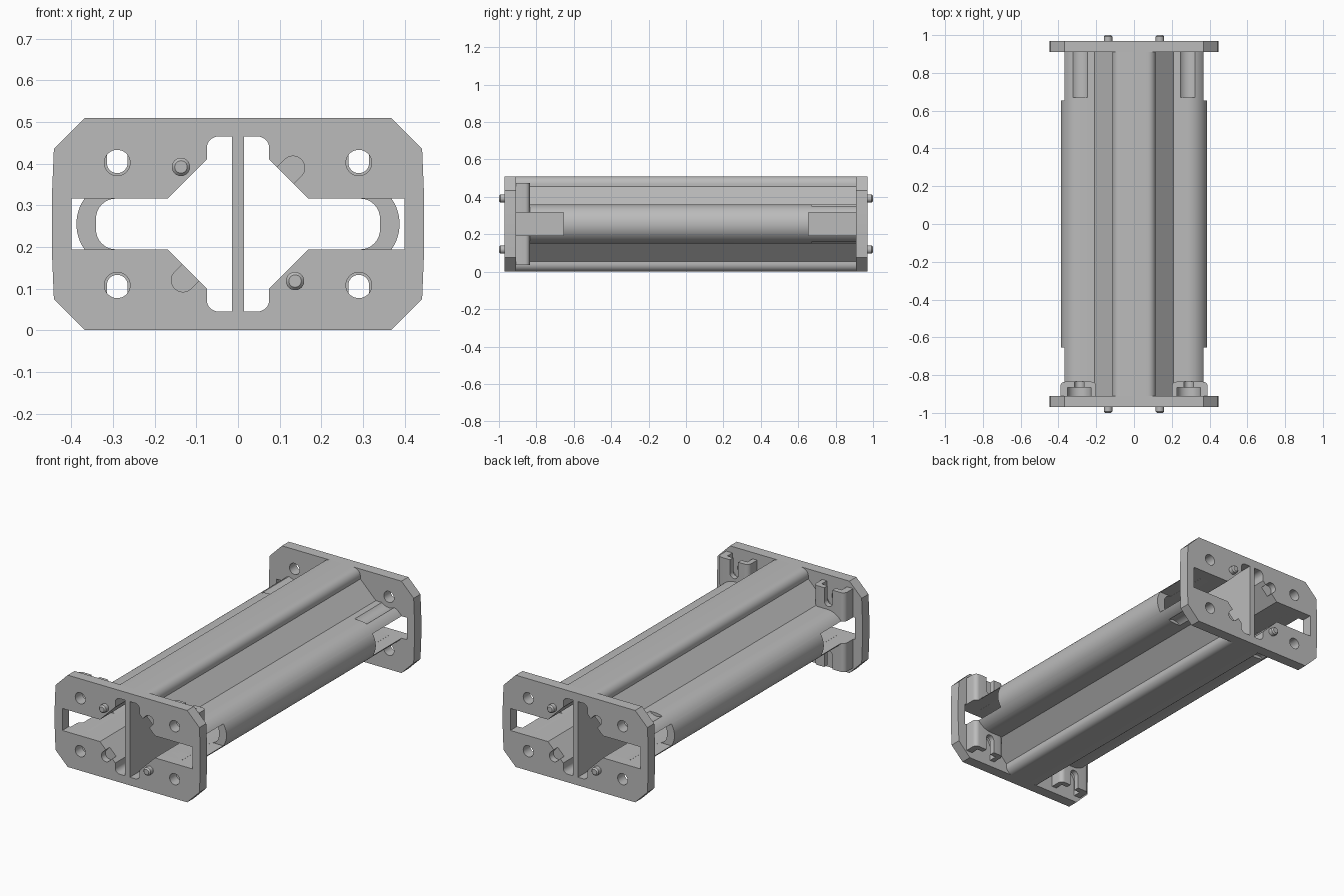
import bpy, bmesh, math
from mathutils import Matrix

cube = bpy.data.objects.get("Cube")
if cube:
    bpy.data.objects.remove(cube, do_unlink=True)

MID = 0.255          # height of the lengthwise axis
END, FACE = 0.97, 0.91   # outer and inner face of the end plates

grey = bpy.data.materials.new("plain grey")
grey.use_nodes = True
grey.diffuse_color = (0.5, 0.5, 0.5, 1)
grey.node_tree.nodes["Principled BSDF"].inputs["Base Color"].default_value = (0.5, 0.5, 0.5, 1)


def arc(cx, cz, r, a0, a1, n=8):
    """Points on an arc, angles in degrees."""
    angles = [math.radians(a0 + (a1 - a0) * i / n) for i in range(n + 1)]
    return [(cx + r * math.cos(a), cz + r * math.sin(a)) for a in angles]


def circle(cx, cz, r, n=32):
    return arc(cx, cz, r, 0, 360, n)[:-1]


def rect(x0, x1, z0, z1):
    return [(x0, z0), (x1, z0), (x1, z1), (x0, z1)]


def four_way(quarter):
    """Mirror a quarter outline, running from top to side, into a closed one."""
    half = quarter + [(x, -z) for x, z in reversed(quarter)]
    return half + [(-x, z) for x, z in reversed(half)]


def prism(name, pts, lo, hi, upright=False):
    """Extrude an outline along y, or along z when upright."""
    bm = bmesh.new()
    place = (lambda a, b: (a, b, lo)) if upright else (lambda a, b: (a, lo, b))
    face = bm.faces.new([bm.verts.new(place(a, b)) for a, b in pts])
    moved = bmesh.ops.extrude_face_region(bm, geom=[face])["geom"]
    step = (0, 0, hi - lo) if upright else (0, hi - lo, 0)
    bmesh.ops.translate(bm, vec=step, verts=[v for v in moved if isinstance(v, bmesh.types.BMVert)])
    bmesh.ops.recalc_face_normals(bm, faces=bm.faces)
    mesh = bpy.data.meshes.new(name)
    bm.to_mesh(mesh)
    bm.free()
    mesh.materials.append(grey)
    obj = bpy.data.objects.new(name, mesh)
    bpy.context.collection.objects.link(obj)
    return obj


def bake(obj):
    """Apply the modifiers of an object."""
    bpy.context.view_layer.update()
    deps = bpy.context.evaluated_depsgraph_get()
    mesh = bpy.data.meshes.new_from_object(obj.evaluated_get(deps))
    obj.modifiers.clear()
    obj.data = mesh


def cut(obj, pts, lo, hi):
    """Cut an extruded outline out of an object."""
    cutter = prism("cutter", pts, lo, hi)
    cutter.hide_render = True
    mod = obj.modifiers.new("cut", "BOOLEAN")
    mod.operation, mod.solver, mod.object = "DIFFERENCE", "EXACT", cutter
    bake(obj)
    bpy.data.objects.remove(cutter, do_unlink=True)


def finish(obj, matrix=Matrix()):
    """Place a part and smooth its rounded faces."""
    obj.data.transform(Matrix.Translation((0, 0, MID)) @ matrix)
    if matrix.determinant() < 0:
        obj.data.flip_normals()
    obj.data.shade_smooth()
    obj.data.set_sharp_from_angle(angle=math.radians(30))


SIGNS = [(sx, sz) for sx in (1, -1) for sz in (1, -1)]
BOLT_X, BOLT_Z = 0.29, 0.147
throat = arc(0.047, 0.182, 0.028, 90, 0) + [(0.075, 0.155), (0.169, 0.061)]

# Nut pocket and shank slot, open at the outer edge
def u_slot(r, sx, sz):
    pts = arc(BOLT_X, BOLT_Z, r, 180, 360, 16) + [(BOLT_X + r, 0.3), (BOLT_X - r, 0.3)]
    return [(sx * x, sz * z) for x, z in pts]


# Long hollow body
shell = four_way(arc(0.073, 0.213, 0.042, 90, 0) + [(0.115, 0.2), (0.21, 0.105)]
                 + arc(0.283, 0, 0.105, 90, 4, 14))
bore = four_way(throat + arc(0.293, 0.013, 0.048, 90, 0))
body = prism("hollow_body", shell, -FACE, FACE)
cut(body, bore, -1, 1)
for sx in (1, -1):
    for lo, hi in ((-0.95, -0.655), (0.655, 0.95)):
        window = [(sx * x, z) for x, z in rect(0.297, 0.5, -0.061, 0.061)]
        cut(body, window, lo, hi)
# Bolt clearance grooves at the back, nut pockets at the front
for sx, sz in SIGNS:
    cut(body, circle(sx * BOLT_X, sz * BOLT_Z, 0.06), 0.67, 0.95)
    cut(body, u_slot(0.062, sx, sz), -0.95, -0.865)
finish(body)

# Dividing wall through the whole length
finish(prism("dividing_wall", rect(-0.015, 0.015, -0.215, 0.215), -END, END))

# End plates, with alignment pins and sockets
plate = four_way([(0.367, 0.255), (0.442, 0.18), (0.447, 0.06)])
opening = four_way(throat + [(0.4, 0.061)])
socket = arc(0.132, 0.135, 0.028, -45, 135, 16)
socket += [(socket[-1][0] - 0.06, socket[-1][1] - 0.06), (socket[0][0] - 0.06, socket[0][1] - 0.06)]
for name, turn in (("front", 0), ("back", math.pi)):
    spin = Matrix.Rotation(turn, 4, "Z")
    end_plate = prism(name + "_plate", plate, -END, -FACE)
    cut(end_plate, opening, -1, -0.8)
    for sx, sz in SIGNS:
        cut(end_plate, circle(sx * BOLT_X, sz * BOLT_Z, 0.031), -1, -0.8)
    for s in (1, -1):
        cut(end_plate, [(s * x, s * z) for x, z in socket], -1, -0.935)
        pin = prism(name + "_pin", circle(-s * 0.137, s * 0.137, 0.022, 24), -1, -0.95)
        bevel = pin.modifiers.new("chamfer", "BEVEL")
        bevel.width, bevel.segments = 0.007, 1
        bevel.limit_method, bevel.angle_limit = "ANGLE", math.radians(40)
        bake(pin)
        finish(pin, spin)
    finish(end_plate, spin)

# Nut holders behind the front plate
plan = [(0.2, -FACE)] + arc(0.225, -0.86, 0.025, 180, 90, 6) + arc(0.365, -0.86, 0.025, 90, 0, 6) + [(0.39, -FACE)]
for sx, sz in SIGNS:
    holder = prism("nut_holder", plan, 0.061, 0.22, upright=True)
    cut(holder, u_slot(0.062, 1, 1), -0.95, -0.865)
    cut(holder, u_slot(0.025, 1, 1), -0.95, -0.8)
    finish(holder, Matrix.Diagonal((sx, 1, sz, 1)))
